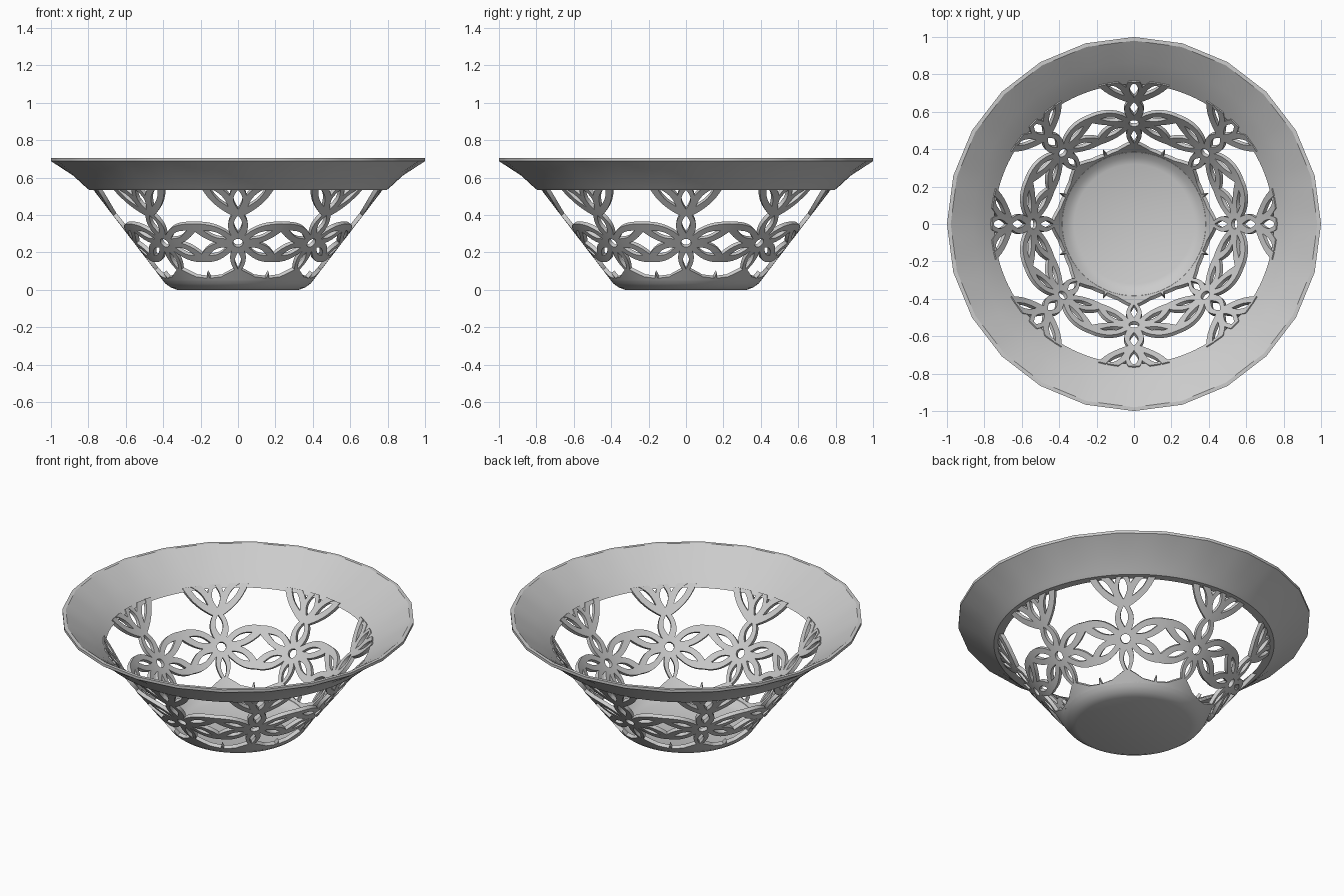
import bpy, bmesh
from math import sin, cos, pi, radians
from mathutils import Vector
from mathutils.geometry import delaunay_2d_cdt

if "Cube" in bpy.data.objects:
    bpy.data.objects.remove(bpy.data.objects["Cube"])

HALF = 0.22            # flat half width of one 45 degree pattern sector
Z0, Z1 = 0.05, 0.54    # height range of the pierced wall
SEG = 96


def wall_r(z):
    return 0.39 + 0.768 * (z - 0.035)


def finish(name, bm):
    me = bpy.data.meshes.new(name)
    bm.to_mesh(me)
    bm.free()
    ob = bpy.data.objects.new(name, me)
    bpy.context.collection.objects.link(ob)
    bpy.ops.object.select_all(action='DESELECT')
    ob.select_set(True)
    bpy.context.view_layer.objects.active = ob
    return ob


def lathe(name, profile, closed, facet_from=9.0):
    """Revolve (r, z) points; points at or beyond facet_from follow a 24-gon."""
    bm = bmesh.new()
    rings = []
    for r, z in profile:
        if r == 0:
            rings.append([bm.verts.new((0, 0, z))] * SEG)
            continue
        ring = []
        for i in range(SEG):
            a = 2 * pi * i / SEG
            k = 1.0
            if r >= facet_from:
                k = cos(pi / 24) / cos((a % (pi / 12)) - pi / 24)
            ring.append(bm.verts.new((r * k * cos(a), r * k * sin(a), z)))
        rings.append(ring)
    n = len(rings)
    for j in range(n if closed else n - 1):
        p, q = rings[j], rings[(j + 1) % n]
        for i in range(SEG):
            k = (i + 1) % SEG
            vs = list(dict.fromkeys([p[i], p[k], q[k], q[i]]))
            bm.faces.new(vs)
    bmesh.ops.recalc_face_normals(bm, faces=bm.faces)
    finish(name, bm)
    bpy.ops.object.shade_smooth_by_angle(angle=radians(25))


def leaf(a, b, w, n=10, power=1.0):
    """Pointed leaf outline from a to b with half width w."""
    a, b = Vector(a), Vector(b)
    d = b - a
    side = Vector((-d.y, d.x)).normalized()
    right = [a + d * (i / n) - side * w * sin(pi * i / n) ** power for i in range(n + 1)]
    left = [a + d * (i / n) + side * w * sin(pi * i / n) ** power for i in range(n - 1, 0, -1)]
    return right + left


def oval(c, rx, rz, n=16):
    return [Vector((c[0] + rx * cos(2 * pi * i / n), c[1] + rz * sin(2 * pi * i / n))) for i in range(n)]


def inside(p, poly):
    hit = False
    for i, a in enumerate(poly):
        b = poly[i - 1]
        if (a.y > p.y) != (b.y > p.y) and p.x < (b.x - a.x) * (p.y - a.y) / (b.y - a.y) + a.x:
            hit = not hit
    return hit


# Petals of one flower and the fan above it, each with a leaf-shaped slit
solids, holes = [], []


def petal(a, b, w, slit_w, s0=0.3, s1=0.85):
    a, b = Vector(a), Vector(b)
    solids.append(leaf(a, b, w, power=0.8))
    holes.append(leaf(a.lerp(b, s0), a.lerp(b, s1), slit_w, 8))


C = (0, 0.25)
petal(C, (0, 0.425), 0.048, 0.02)
petal(C, (0, 0.085), 0.048, 0.02)
for s in (-1, 1):
    petal(C, (s * 0.25, 0.345), 0.042, 0.014, 0.24, 0.7)
    petal(C, (s * 0.25, 0.155), 0.042, 0.014, 0.24, 0.7)
    petal((0, 0.385), (s * 0.15, 0.60), 0.04, 0.013, 0.28, 0.75)
    # small spikes on the edge of the base
    solids.append([Vector((s * HALF - 0.016, 0.05)), Vector((s * HALF + 0.016, 0.05)), Vector((s * HALF, 0.09))])
petal((0, 0.395), (0, 0.57), 0.036, 0.019, 0.2, 0.8)
solids.append(oval(C, 0.055, 0.055))
holes.append(oval(C, 0.028, 0.022))
# base edge rising under each flower
solids.append([Vector((-0.23, 0.04)), Vector((0.23, 0.04)), Vector((0.23, 0.06)), Vector((0.12, 0.07)),
               Vector((0, 0.115)), Vector((-0.12, 0.07)), Vector((-0.23, 0.06))])

# Triangulate the pattern together with bend lines and trim lines
verts, edges = [], []
for poly in solids + holes:
    o = len(verts)
    verts += poly
    edges += [(o + i, o + (i + 1) % len(poly)) for i in range(len(poly))]
lines = [((HALF * i / 6, 0), (HALF * i / 6, 0.7)) for i in range(-6, 7)]
lines += [((-0.3, z), (0.3, z)) for z in (Z0, Z1)]
for a, b in lines:
    edges.append((len(verts), len(verts) + 1))
    verts += [Vector(a), Vector(b)]
cv, _, cf, *_ = delaunay_2d_cdt(verts, edges, [], 0, 1e-5)

# Pierced wall: wrap the flat sector eight times around the cone
bm = bmesh.new()
keep = []
for f in cf:
    c = sum((cv[i] for i in f), Vector((0, 0))) / len(f)
    if abs(c.x) < HALF and Z0 < c.y < Z1 and any(inside(c, p) for p in solids) \
            and not any(inside(c, p) for p in holes):
        keep.append(f)
for k in range(8):
    made = {}
    for f in keep:
        for i in f:
            if i not in made:
                a = k * pi / 4 + cv[i].x / HALF * pi / 8
                r = wall_r(cv[i].y)
                made[i] = bm.verts.new((r * cos(a), r * sin(a), cv[i].y))
        bm.faces.new([made[i] for i in f])
bmesh.ops.remove_doubles(bm, verts=bm.verts, dist=1e-4)
wall = finish("pierced_wall", bm)
mod = wall.modifiers.new("thickness", 'SOLIDIFY')
mod.thickness = 0.022
mod.offset = -1
bpy.ops.object.modifier_apply(modifier=mod.name)
bpy.ops.object.shade_smooth_by_angle(angle=radians(30))

# Solid dish at the bottom
lathe("base_dish", [(0, 0), (0.325, 0), (0.36, 0.013), (0.39, 0.035), (wall_r(0.06), 0.06),
                    (wall_r(0.06) - 0.026, 0.06), (0.355, 0.036), (0.32, 0.022), (0, 0.022)], False)

# Wide flared rim with a 24-sided outer edge
lathe("flared_rim", [(0.748, 0.533), (0.795, 0.533), (0.815, 0.55), (0.88, 0.61), (1.0, 0.688),
                     (1.0, 0.705), (0.98, 0.705), (0.86, 0.625), (0.79, 0.57)], True, 0.97)
